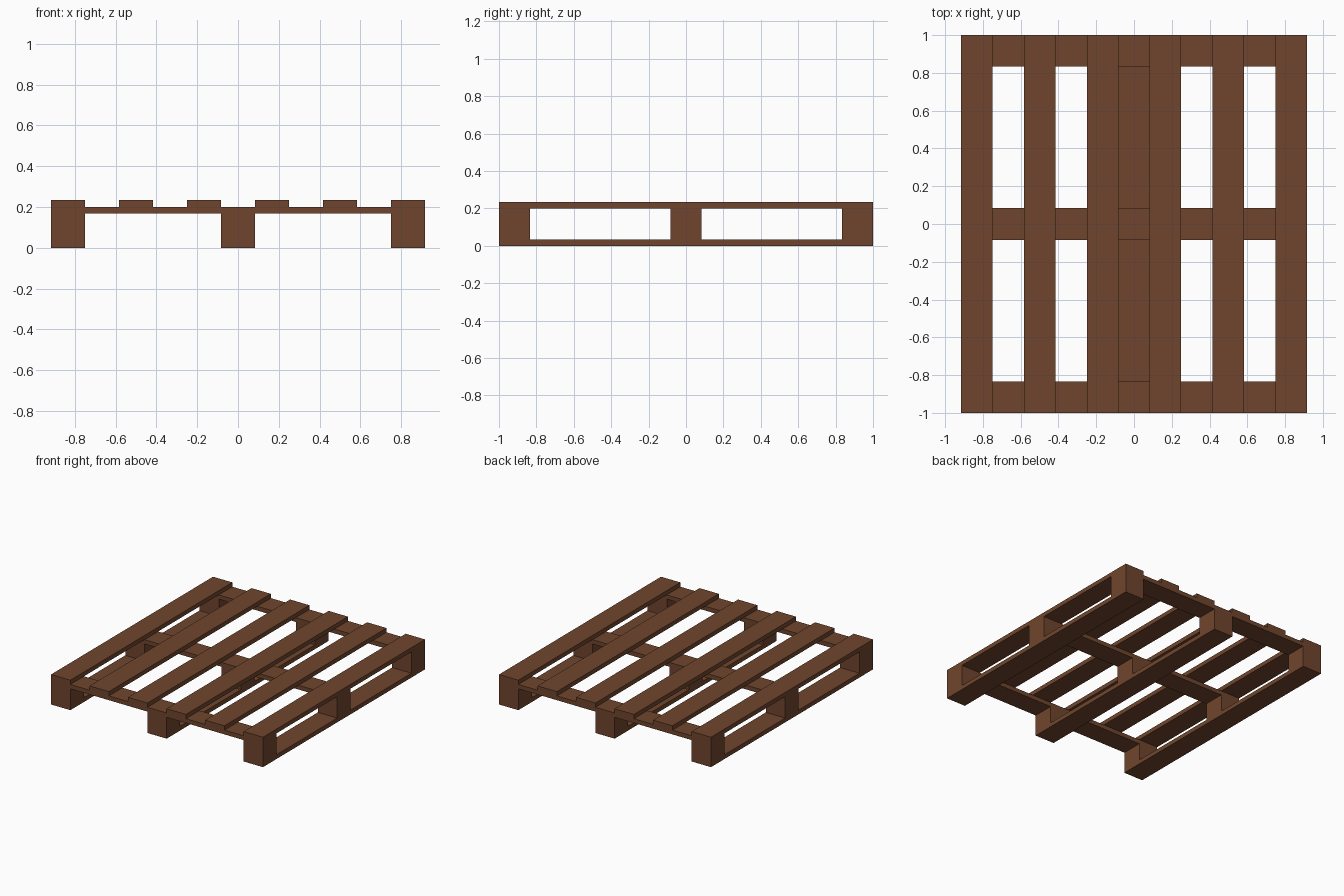
import bpy

if "Cube" in bpy.data.objects:
    bpy.data.objects.remove(bpy.data.objects["Cube"])

W = 0.167          # width of boards and blocks
T = 0.0335         # board thickness
X, Y, H = 0.916, 1.0, 0.234

wood = bpy.data.materials.new("brown_wood")
wood.diffuse_color = (0.16, 0.06, 0.026, 1)
wood.use_nodes = True
wood.node_tree.nodes["Principled BSDF"].inputs["Base Color"].default_value = wood.diffuse_color


def box(name, x, y, z):
    """Axis-aligned box from (min, max) pairs."""
    bpy.ops.mesh.primitive_cube_add(
        size=1, location=[(a + b) / 2 for a, b in (x, y, z)])
    ob = bpy.context.object
    ob.name = name
    ob.scale = [b - a for a, b in (x, y, z)]
    bpy.ops.object.transform_apply(location=False, rotation=False, scale=True)
    ob.data.materials.append(wood)


def span(c):
    return (c - W / 2, c + W / 2)


cross_rows = (-Y + W / 2, 0, Y - W / 2)
edge = X - W / 2

# six deck boards running front to back
for i in range(6):
    box("deck_board", span(-edge + i * 2 * edge / 5), (-Y, Y), (H - T, H))

# three cross boards fitted between the outer blocks
for y in cross_rows:
    box("cross_board", (-X + W, X - W), span(y), (H - 2 * T, H - T))

# three bottom runners, each carrying three blocks
for x in (-edge, 0, edge):
    box("bottom_runner", span(x), (-Y, Y), (0, T))
    top = H - T if x else H - 2 * T
    for y in cross_rows:
        box("spacer_block", span(x), span(y), (T, top))
